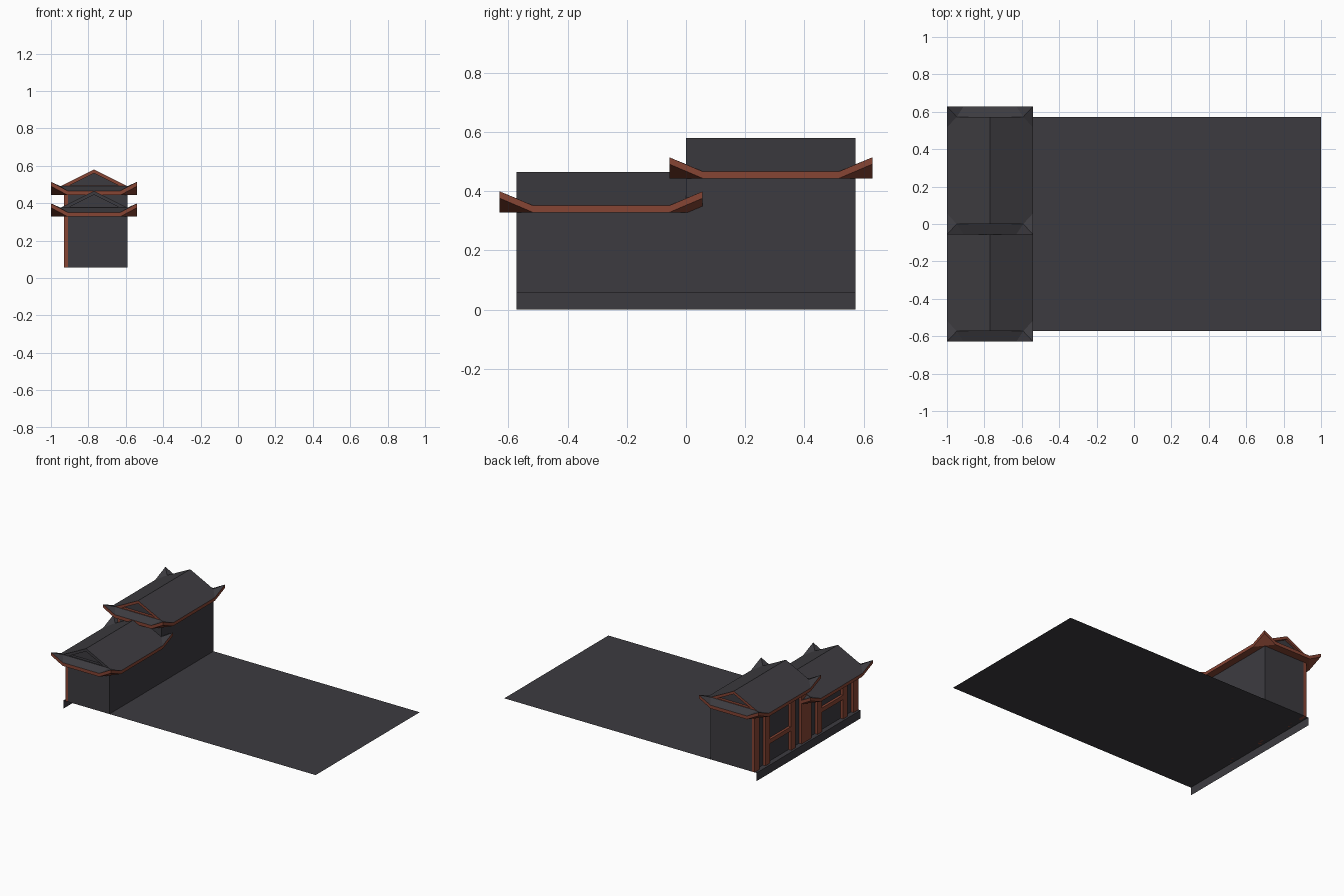
import bpy, bmesh

if "Cube" in bpy.data.objects:
    bpy.data.objects.remove(bpy.data.objects["Cube"])

GRAY, BROWN = 0, 1
mats = []
for name, col in (("slate gray", (0.046, 0.044, 0.051, 1)), ("red brown timber", (0.24, 0.058, 0.034, 1))):
    m = bpy.data.materials.new(name)
    m.diffuse_color = col
    m.use_nodes = True
    m.node_tree.nodes["Principled BSDF"].inputs["Base Color"].default_value = m.diffuse_color
    mats.append(m)

GROUND = 0.057          # height of the yard
CX = -0.77              # centre line of both halls
LEN = 0.573             # length of one hall


def finish(name, bm, loc=(0, 0, 0)):
    me = bpy.data.meshes.new(name)
    bm.to_mesh(me)
    bm.free()
    for m in mats:
        me.materials.append(m)
    ob = bpy.data.objects.new(name, me)
    ob.location = loc
    bpy.context.collection.objects.link(ob)
    return ob


def face(bm, pts, mat):
    f = bm.faces.new([bm.verts.new(p) for p in pts])
    f.material_index = mat


def box(name, x0, x1, y0, y1, z0, z1, mat):
    bm = bmesh.new()
    bmesh.ops.create_cube(bm, size=1)
    for v in bm.verts:
        v.co = ((x0 + x1) / 2 + v.co.x * (x1 - x0),
                (y0 + y1) / 2 + v.co.y * (y1 - y0),
                (z0 + z1) / 2 + v.co.z * (z1 - z0))
    for f in bm.faces:
        f.material_index = mat
    return finish(name, bm)


def roof(name, yc, ridge, front_trim):
    """Hip-and-gable roof with lifted corners; z is measured from the ridge."""
    bm = bmesh.new()
    hx, hy = 0.23, LEN / 2 + 0.056         # eave half sizes
    gx, gy, gz = 0.178, LEN / 2, -0.089    # gable base corner
    ez, t, cz = -0.114, 0.023, -0.066      # eave height, fascia, corner height
    lx, ly = 0.14, LEN / 2 - 0.057         # where the lift begins
    for sx in (-1, 1):
        # long slope
        face(bm, [(0, -gy, 0), (sx*gx, -gy, gz), (sx*hx, -ly, ez),
                  (sx*hx, ly, ez), (sx*gx, gy, gz), (0, gy, 0)], GRAY)
        face(bm, [(sx*hx, -ly, ez), (sx*hx, ly, ez),
                  (sx*hx, ly, ez-t), (sx*hx, -ly, ez-t)], BROWN)
        for sy in (-1, 1):
            c, g = (sx*hx, sy*hy, cz), (sx*gx, sy*gy, gz)
            a, b = (sx*hx, sy*ly, ez), (sx*lx, sy*hy, ez)
            low = lambda p: (p[0], p[1], p[2] - t)
            face(bm, [g, a, c], GRAY)
            face(bm, [g, b, c], GRAY)
            for e in (a, b):                          # lifted fascia
                face(bm, [e, c, low(c), low(e)], BROWN)
            face(bm, [low(a), low(b), low(c)], BROWN)  # lifted underside
    for sy in (-1, 1):
        # end skirt and its fascia
        face(bm, [(-gx, sy*gy, gz), (gx, sy*gy, gz), (lx, sy*hy, ez), (-lx, sy*hy, ez)], GRAY)
        face(bm, [(-lx, sy*hy, ez), (lx, sy*hy, ez), (lx, sy*hy, ez-t), (-lx, sy*hy, ez-t)], BROWN)
        # gable: barge boards, reveal and recessed infill
        trim = front_trim if sy < 0 else BROWN
        ix, iz, bz, d = 0.128, -0.02, gz + 0.005, 0.018
        outer = [(-gx, gz), (0, 0), (gx, gz)]
        inner = [(-ix, bz), (0, iz), (ix, bz)]
        for i in range(3):
            j = (i + 1) % 3
            o1, o2, i1, i2 = outer[i], outer[j], inner[i], inner[j]
            P = lambda p, dd=0: (p[0], sy*(gy-dd), p[1])
            face(bm, [P(o1), P(o2), P(i2), P(i1)], trim)
            face(bm, [P(i1), P(i2), P(i2, d), P(i1, d)], trim)
        face(bm, [P(p, d) for p in inner], GRAY)
    # flat soffit
    z = ez - t
    face(bm, [(hx, -ly, z), (hx, ly, z), (lx, hy, z), (-lx, hy, z),
              (-hx, ly, z), (-hx, -ly, z), (-lx, -hy, z), (lx, -hy, z)], BROWN)
    bmesh.ops.remove_doubles(bm, verts=bm.verts, dist=1e-5)
    bmesh.ops.recalc_face_normals(bm, faces=bm.faces)
    finish(name, bm, (CX, yc, ridge))


def hall(label, y0, ridge):
    """Plain block with a timber-framed facade on the -x side."""
    top = ridge - 0.134
    y1 = y0 + LEN
    box(label + "_walls", -0.91, -0.59, y0, y1, GROUND, top, GRAY)
    # posts, symmetric about the middle of the bay
    for i, (a, b) in enumerate(((0, 0.055), (0.12, 0.17))):
        for s, (p, q) in enumerate(((y0+a, y0+b), (y1-b, y1-a))):
            box(f"{label}_post_{i}_{s}", -0.93, -0.905, p, q, GROUND, top, BROWN)
    # sill and head beams
    box(label + "_window_sill", -0.927, -0.905, y0+0.17, y1-0.17, 0.19, 0.22, BROWN)
    box(label + "_head_beam", -0.924, -0.905, y0+0.055, y1-0.055, top-0.025, top, BROWN)
    roof(label + "_roof", (y0+y1)/2, ridge, BROWN if label == "tall_hall" else GRAY)


# yard: a flat sheet with a short drop along its street edge
bm = bmesh.new()
face(bm, [(-0.945, -LEN, GROUND), (1, -LEN, GROUND), (1, LEN, GROUND), (-0.945, LEN, GROUND)], GRAY)
face(bm, [(-0.945, -LEN, 0), (-0.945, -LEN, GROUND), (-0.945, LEN, GROUND), (-0.945, LEN, 0)], GRAY)
finish("yard", bm)

hall("low_hall", -LEN, 0.465)
hall("tall_hall", 0, 0.58)
